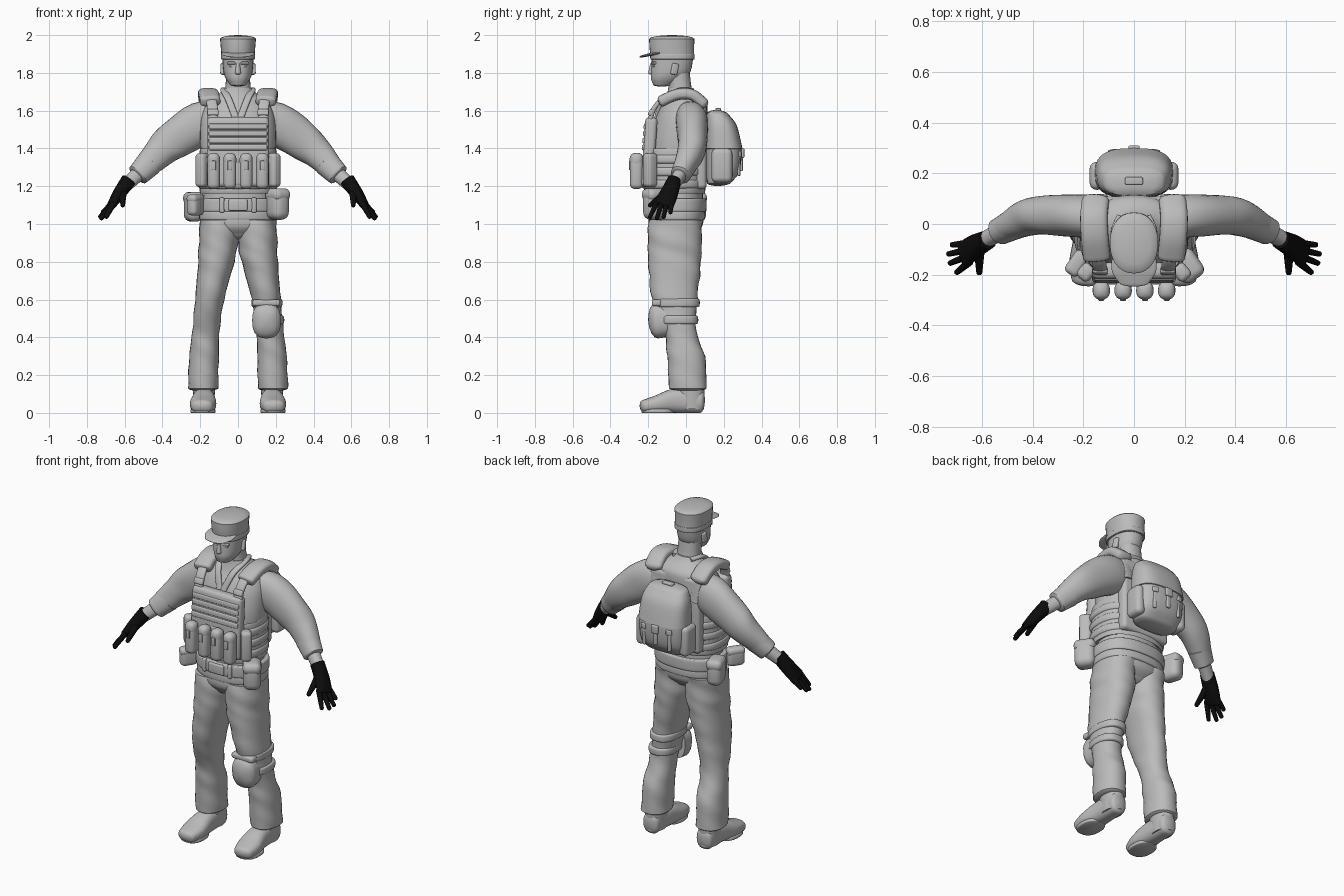
import bpy, bmesh, math
from mathutils import Vector, Matrix

if "Cube" in bpy.data.objects:
    bpy.data.objects.remove(bpy.data.objects["Cube"])


def material(name, value):
    mat = bpy.data.materials.new(name)
    mat.use_nodes = True
    colour = (value, value, value, 1)
    mat.diffuse_color = colour
    mat.node_tree.nodes["Principled BSDF"].inputs["Base Color"].default_value = colour
    return mat


GREY = material("plain grey", .5)
BLACK = material("glove black", .004)
X, Y = Vector((1, 0, 0)), Vector((0, 1, 0))
SIDES = ((1, "left"), (-1, "right"))
parts = []


def finish(name, bm, mat):
    bmesh.ops.recalc_face_normals(bm, faces=bm.faces)
    mesh = bpy.data.meshes.new(name)
    bm.to_mesh(mesh)
    bm.free()
    mesh.materials.append(mat)
    obj = bpy.data.objects.new(name, mesh)
    bpy.context.collection.objects.link(obj)
    parts.append(obj)


def smooth_rings(rings, steps=5):
    """Catmull-Rom interpolation between cross-sections."""
    pts = [Vector(r) for r in rings]
    out = []
    for i, (p, q) in enumerate(zip(pts, pts[1:])):
        before, after = pts[max(i - 1, 0)], pts[min(i + 2, len(pts) - 1)]
        m, n = (q - before) / 2, (after - p) / 2
        for k in range(steps):
            t = k / steps
            out.append(p + m * t + (3 * (q - p) - 2 * m - n) * t ** 2 + (2 * (p - q) + m + n) * t ** 3)
    return out + [pts[-1]]


def round_end(rings, length):
    """Close the last ring with a dome of the given length."""
    if not length:
        return rings
    last = rings[-1]
    away = (Vector(last[:3]) - Vector(rings[-2][:3])).normalized() * length
    dome = []
    for angle in (.4, .8, 1.2, 1.5):
        centre = Vector(last[:3]) + away * math.sin(angle)
        dome.append(Vector((*centre, last[3] * math.cos(angle), last[4] * math.cos(angle))))
    return rings + dome


def loft(name, rings, side=None, n=2.2, start=0, end=0, folds=0, seg=28, mat=GREY):
    """Skin rings (x, y, z, a, b); horizontal, or square to the path if side is given."""
    rings = round_end(smooth_rings(rings), end)
    rings = round_end(rings[::-1], start)[::-1]
    bm = bmesh.new()
    loops = []
    for i, r in enumerate(rings):
        centre = Vector(r[:3])
        u, v = X, Y
        if side:
            ahead, behind = rings[min(i + 1, len(rings) - 1)], rings[max(i - 1, 0)]
            t = (Vector(ahead[:3]) - Vector(behind[:3])).normalized()
            u = (side - t * side.dot(t)).normalized()
            v = t.cross(u)
        loop = []
        for k in range(seg):
            ang = math.tau * k / seg
            c, s = math.cos(ang), math.sin(ang)
            wave = 1 + folds * math.sin(50 * centre.z + 2 * ang) * math.sin(ang + 9 * centre.z)
            across = math.copysign(abs(c) ** (2 / n), c) * r[3] * wave
            along = math.copysign(abs(s) ** (2 / n), s) * r[4] * wave
            loop.append(bm.verts.new(centre + u * across + v * along))
        loops.append(loop)
    for p, q in zip(loops, loops[1:]):
        for k in range(seg):
            j = (k + 1) % seg
            bm.faces.new((p[k], p[j], q[j], q[k]))
    bm.faces.new(loops[0])
    bm.faces.new(loops[-1])
    finish(name, bm, mat)


def column(name, rows, **options):
    """Loft on the centre plane from rows (y, z, a, b)."""
    loft(name, [(0, *row) for row in rows], **options)


def pair(name, rings, **options):
    """Mirrored left and right lofts."""
    for s, tag in SIDES:
        loft(f"{tag}_{name}", [(s * r[0], *r[1:]) for r in rings], **options)


def ribbon(name, points, width, thick, **options):
    pair(name, [(*p, width, thick) for p in points], side=X, n=3, **options)


def band(name, low, high, a, b, x=0, y=-.05, edge=.008):
    """Strap running round the body with softened edges."""
    loft(name, [(x, y, low, a - edge, b - edge), (x, y, low + edge, a, b),
                (x, y, high - edge, a, b), (x, y, high, a - edge, b - edge)], n=2.4, seg=40)


def box(name, loc, size, turn=0, tilt=0, soft=.35):
    """Rounded box, turned about z and tilted about x."""
    bm = bmesh.new()
    bmesh.ops.create_cube(bm, size=1)
    bmesh.ops.scale(bm, vec=size, verts=bm.verts)
    bmesh.ops.bevel(bm, geom=bm.edges[:], offset=min(size) * soft, segments=4, profile=.5, affect='EDGES')
    spin = Matrix.Rotation(turn, 4, 'Z') @ Matrix.Rotation(tilt, 4, 'X')
    bm.transform(Matrix.Translation(loc) @ spin)
    finish(name, bm, GREY)


def box_pair(name, loc, size, turn=0, tilt=0):
    for s, tag in SIDES:
        box(f"{tag}_{name}", (s * loc[0], *loc[1:]), size, s * turn, tilt)


def pouch(name, loc, size, turn=0):
    """Soft pouch with a slim lid over its top third."""
    box(name, loc, size, turn, soft=.4)
    w, d, h = size
    lid = Vector(loc) + Vector((0, 0, h * .3))
    box(name + "_lid", lid, (w * 1.04, d * 1.04, h * .42), turn, soft=.45)


# Head and face
column("head", [(-.12, 1.74, .045, .055), (-.1, 1.77, .065, .085), (-.08, 1.81, .077, .105),
                (-.07, 1.9, .084, .11)], start=.015)
column("neck", [(-.02, 1.64, .09, .08), (-.03, 1.71, .068, .062), (-.04, 1.8, .064, .06)])
column("nose", [(-.18, 1.8, .016, .02), (-.18, 1.85, .009, .01)], start=.01)
for name, z, width in (("upper_lip", 1.77, .045), ("lower_lip", 1.76, .035)):
    box(name, (0, -.17, z), (width, .02, .01))
box_pair("brow", (.034, -.168, 1.852), (.045, .025, .014), turn=.3)
box_pair("eye", (.034, -.166, 1.836), (.026, .02, .01), turn=.3)
box_pair("ear", (.08, -.06, 1.82), (.02, .035, .06), turn=.3, tilt=-.2)

# Cap with brim
column("cap_crown", [(-.07, 1.87, .087, .114), (-.075, 1.93, .091, .118), (-.075, 1.98, .095, .12)], end=.02)
band("cap_band", 1.872, 1.9, .09, .117, y=-.072, edge=.003)
column("cap_brim", [(-.14, 1.905, .088, .008), (-.19, 1.897, .086, .008), (-.23, 1.888, .06, .006)],
       side=X, end=.017)

# Shirt body and trouser seat
column("shirt_body", [(-.05, 1.03, .2, .145), (-.05, 1.2, .18, .14), (-.045, 1.4, .2, .15), (-.03, 1.53, .2, .14),
                      (-.015, 1.6, .185, .13), (-.005, 1.65, .155, .11), (-.02, 1.69, .1, .08),
                      (-.028, 1.72, .075, .066)])
column("trouser_seat", [(-.06, .945, .13, .105), (-.055, .99, .195, .142), (-.05, 1.07, .2, .145)], start=.03)
band("shirt_hem", 1.02, 1.07, .205, .15)
ribbon("collar", [(.05, .03, 1.71), (.075, -.04, 1.71), (.05, -.12, 1.66), (.012, -.16, 1.56)], .018, .01)

# Trousers and boots
pair("trouser_leg", [(.1, -.055, 1.02, .102, .142), (.104, -.06, .9, .104, .143), (.115, -.06, .8, .096, .14),
                     (.15, -.06, .6, .077, .12), (.17, -.03, .43, .072, .085), (.18, 0, .3, .078, .1),
                     (.185, .01, .13, .08, .1)], end=.015, folds=.035)
pair("boot", [(.18, .08, .06, .05, .06), (.18, -.05, .065, .058, .065), (.185, -.15, .047, .07, .047),
              (.19, -.22, .035, .057, .035)], side=X, start=.02, end=.025, n=2.5)
pair("boot_ankle", [(.18, .03, .02, .052, .065), (.18, .02, .18, .062, .08)])
for s, tag in SIDES:
    band(tag + "_boot_sole", 0, .02, .066, .085, x=s * .186, y=-.15, edge=.004)

# Sleeves, wrists and gloves
pair("sleeve", [(.08, .01, 1.55, .075, .09), (.2, .03, 1.53, .085, .115), (.35, .035, 1.435, .077, .1),
                (.43, .02, 1.365, .07, .08), (.53, -.03, 1.26, .046, .056)], side=Y, folds=.02)
pair("rolled_cuff", [(.47, 0, 1.32, .06, .07), (.53, -.03, 1.26, .052, .06)], side=Y, start=.01, end=.01)
pair("wrist", [(.51, -.02, 1.28, .036, .04), (.6, -.07, 1.2, .032, .035)], side=Y)
pair("glove_palm", [(.578, -.062, 1.232, .037, .041), (.63, -.09, 1.16, .048, .034), (.67, -.12, 1.1, .055, .023)],
     side=Y, end=.01, mat=BLACK)
pair("glove_thumb", [(.61, -.1, 1.17, .022, .022), (.61, -.19, 1.1, .012, .012)], side=X, end=.012, seg=12, mat=BLACK)
for i in range(4):
    root = Vector((.65, -.15 + i * .025, 1.125))
    tip = Vector((.73 - .01 * (i - 1.8) ** 2, -.19 + i * .036, 1.03 + .008 * (i - 1) ** 2))
    pair(f"glove_finger_{i + 1}", [(*root, .015, .018), (*tip, .011, .012)],
         side=Y, end=.01, seg=12, mat=BLACK)

# Plate vest: ridged side wrap, plates, webbing and shoulder straps
band("vest_wrap", 1.17, 1.39, .203, .162, y=-.06)
for i in range(3):
    low = 1.185 + i * .066
    band(f"wrap_ridge_{i + 1}", low, low + .052, .21, .17, y=-.063, edge=.012)
box("front_plate", (0, -.195, 1.38), (.33, .065, .37), tilt=-.07)
for i in range(4):
    box(f"front_webbing_{i + 1}", (0, -.223 + i * .003, 1.405 + i * .037), (.31, .02, .03), tilt=-.07)
box("back_plate", (0, .076, 1.41), (.32, .065, .45))
ribbon("shoulder_strap", [(.13, -.2, 1.5), (.135, -.17, 1.61), (.145, -.1, 1.675), (.15, 0, 1.69),
                          (.145, .08, 1.65), (.13, .105, 1.5)], .028, .013)
ribbon("shoulder_pad", [(.147, -.13, 1.65), (.155, -.05, 1.685), (.158, .03, 1.685), (.152, .09, 1.64)],
       .054, .03, start=.015, end=.025)
box_pair("strap_buckle", (.133, -.185, 1.59), (.06, .025, .035), tilt=-.4)

# Magazine pouches across the front and at the sides
for i in range(4):
    x = (i - 1.5) * .086
    pouch(f"magazine_pouch_{i + 1}", (x, -.262, 1.28), (.066, .07, .19))
    box(f"magazine_tab_{i + 1}", (x, -.297, 1.31), (.024, .012, .05))
box_pair("side_pouch", (.188, -.19, 1.285), (.06, .07, .18), turn=.7)

# Belt and its pouches
band("belt", 1.065, 1.135, .208, .158)
box("belt_buckle", (0, -.207, 1.1), (.1, .022, .06))
box_pair("belt_keeper", (.085, -.2, 1.1), (.025, .022, .08), turn=.2)
pouch("left_hip_pouch", (.21, -.165, 1.105), (.1, .12, .165), turn=.6)
pouch("right_front_pouch", (-.225, -.155, 1.1), (.06, .1, .11), turn=-.6)
pouch("right_hip_pouch", (-.235, .045, 1.09), (.09, .12, .155), turn=.3)

# Knee pad on the left leg
loft("knee_pad", [(.151, -.1, .492, .075, .09), (.151, -.155, .488, .076, .094)], side=X, n=2.5, end=.045)
box("knee_pad_top", (.15, -.155, .583), (.145, .05, .035))
band("knee_strap_upper", .56, .605, .081, .122, x=.153)
band("knee_strap_lower", .47, .515, .078, .104, x=.166, y=-.04)

# Backpack with flap, pockets, straps and buckles
pack = [(.175, 1.22, .135, .065), (.195, 1.28, .146, .088), (.2, 1.4, .148, .094),
        (.187, 1.52, .138, .077), (.168, 1.58, .115, .053)]
column("backpack", pack, n=2.8, start=.02, end=.022)
column("backpack_flap", [(y, z, a + .006, b + .005) for y, z, a, b in pack[2:]], n=2.8, start=.01, end=.025)
box("pack_buckle", (0, .3, 1.375), (.045, .018, .05))
box("pack_buckle_strap", (0, .294, 1.33), (.024, .014, .1))
box("pack_handle", (0, .17, 1.606), (.07, .03, .015))
for s, tag in SIDES:
    box(tag + "_pack_pocket", (s * .145, .19, 1.31), (.06, .11, .18), soft=.45)
box_pair("pack_strap", (.085, .28, 1.32), (.02, .015, .13), turn=-.2)
box_pair("pack_clip", (.085, .287, 1.37), (.034, .015, .032), turn=-.2)

# Smooth shading with crisp creases
bpy.ops.object.select_all(action='DESELECT')
for obj in parts:
    obj.select_set(True)
bpy.context.view_layer.objects.active = parts[0]
bpy.ops.object.shade_smooth_by_angle(angle=math.radians(42))
